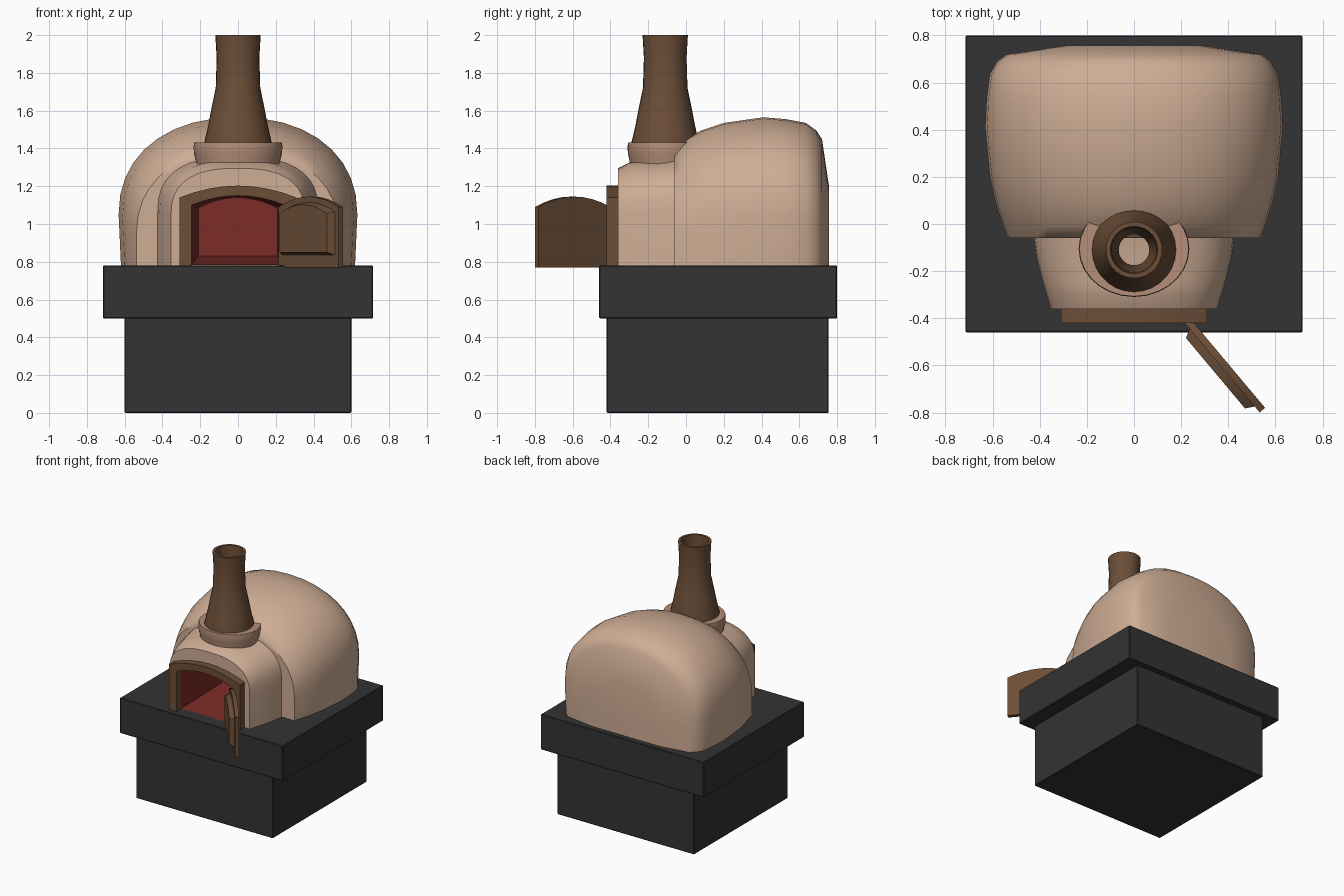
import bpy, bmesh
from math import sin, cos, pi, radians

if "Cube" in bpy.data.objects:
    bpy.data.objects.remove(bpy.data.objects["Cube"])


def material(name, rgb):
    m = bpy.data.materials.new(name)
    m.diffuse_color = (*rgb, 1)
    m.use_nodes = True
    m.node_tree.nodes["Principled BSDF"].inputs["Base Color"].default_value = m.diffuse_color
    return m


CLAY = material("clay", (0.62, 0.42, 0.30))
RIM = material("rim_clay", (0.46, 0.27, 0.19))
BROWN = material("brown", (0.15, 0.077, 0.039))
STONE = material("dark_stone", (0.033, 0.033, 0.033))
RED = material("red_brick", (0.20, 0.025, 0.02))


def finish(name, bm, mat, angle):
    me = bpy.data.meshes.new(name)
    bm.to_mesh(me)
    bm.free()
    ob = bpy.data.objects.new(name, me)
    bpy.context.collection.objects.link(ob)
    me.materials.append(mat)
    if angle:
        bpy.ops.object.select_all(action='DESELECT')
        ob.select_set(True)
        bpy.context.view_layer.objects.active = ob
        bpy.ops.object.shade_smooth_by_angle(angle=radians(angle))
    return ob


def loft(name, rings, mat, closed=False, cap_first=False, cap_last=False, angle=35):
    """Skin a sequence of equal-length rings."""
    bm = bmesh.new()
    vs = [[bm.verts.new(p) for p in r] for r in rings]
    n = len(rings[0])
    for a, b in zip(vs, vs[1:]):
        for i in range(n if closed else n - 1):
            j = (i + 1) % n
            bm.faces.new((a[i], a[j], b[j], b[i]))
    if cap_first:
        bm.faces.new(vs[0][::-1])
    if cap_last:
        bm.faces.new(vs[-1])
    return finish(name, bm, mat, angle)


def vault(y, w, spring, top, e=2.2, foot=1.0, base=0.775, n=18):
    """Round arch with legs, right foot over the top to left foot."""
    pts = [(w * foot, y, base)]
    for i in range(n + 1):
        c, s = cos(pi * i / n), sin(pi * i / n)
        x = abs(c) ** (2 / e) * (1 if c > 0 else -1)
        pts.append((w * x, y, spring + (top - spring) * abs(s) ** (2 / e)))
    return pts + [(-w * foot, y, base)]


def flat_arch(y, w, base, side, top, n=18, cx=0.0):
    """Shallow segmental arch with straight legs."""
    pts = [(cx + w, y, base)]
    for i in range(n + 1):
        t = 1 - 2 * i / n
        pts.append((cx + w * t, y, side + (top - side) * (1 - t * t)))
    return pts + [(cx - w, y, base)]


def lathe(name, profile, mat, cy, sy=1.0, n=28):
    rings = [[(r * cos(2 * pi * i / n), cy + sy * r * sin(2 * pi * i / n), z)
              for i in range(n)] for r, z in profile]
    return loft(name, rings, mat, closed=True, angle=40)


def block(name, x, y0, y1, z0, z1):
    bm = bmesh.new()
    bmesh.ops.create_cube(bm, size=1)
    for v in bm.verts:
        v.co = (v.co.x * 2 * x, y0 + (v.co.y + .5) * (y1 - y0), z0 + (v.co.z + .5) * (z1 - z0))
    bmesh.ops.bevel(bm, geom=bm.edges[:], offset=0.005, segments=1, affect='EDGES')
    return finish(name, bm, STONE, 0)


# Stone base and slab
block("base_block", 0.60, -0.42, 0.755, 0.0, 0.505)
block("top_slab", 0.715, -0.46, 0.80, 0.50, 0.78)

# Clay dome, stepping in to the neck and ending at the mouth
body = [
    vault(0.757, 0.30, 0.90, 1.20, foot=1.0),
    vault(0.72, 0.54, 1.00, 1.45, foot=0.98),
    vault(0.69, 0.58, 1.03, 1.495, foot=0.98),
    vault(0.635, 0.612, 1.05, 1.535, foot=0.98),
    vault(0.53, 0.626, 1.05, 1.555, foot=0.98),
    vault(0.41, 0.632, 1.05, 1.565, foot=0.98),
    vault(0.20, 0.612, 1.03, 1.535, foot=0.98),
    vault(0.08, 0.585, 1.00, 1.495, foot=0.985),
    vault(-0.01, 0.555, 0.97, 1.445, foot=0.99),
    vault(-0.06, 0.537, 0.95, 1.395),
    vault(-0.06, 0.425, 1.06, 1.355, e=2.6),
    vault(-0.14, 0.415, 1.06, 1.342, e=2.6),
    vault(-0.25, 0.388, 1.05, 1.335, e=2.6),
    vault(-0.30, 0.373, 1.05, 1.325, e=2.6),
    vault(-0.36, 0.355, 1.04, 1.295, e=2.6),
    flat_arch(-0.36, 0.245, 0.775, 1.10, 1.15),
]
loft("oven_dome", body, CLAY, cap_first=True, angle=50)

# Red firing chamber
loft("oven_chamber", [flat_arch(-0.362, 0.245, 0.783, 1.10, 1.15),
                      flat_arch(0.50, 0.21, 0.83, 1.085, 1.138)],
     RED, closed=True, cap_last=True)

# Arched door frame
outer, inner = (0.31, 0.775, 1.14, 1.203), (0.245, 0.775, 1.10, 1.15)
loft("door_frame", [flat_arch(-0.355, *outer, n=8), flat_arch(-0.42, *outer, n=8),
                    flat_arch(-0.42, *inner, n=8), flat_arch(-0.355, *inner, n=8)], BROWN)

# Open door with a raised panel, swung about its hinge
door = loft("door", [
    flat_arch(0.03, 0.2475, 0.77, 1.09, 1.145, n=8, cx=0.2475),
    flat_arch(0.0, 0.2475, 0.77, 1.09, 1.145, n=8, cx=0.2475),
    flat_arch(0.0, 0.215, 0.835, 1.065, 1.115, n=8, cx=0.2475),
    flat_arch(-0.037, 0.195, 0.85, 1.055, 1.103, n=8, cx=0.2475),
], BROWN, closed=True, cap_first=True, cap_last=True, angle=20)
door.location = (0.215, -0.42, 0)
door.rotation_euler.z = radians(-50)

# Chimney collar and hollow flue
lathe("chimney_collar", [(0.22, 1.28), (0.224, 1.34), (0.233, 1.37), (0.235, 1.41),
                         (0.232, 1.432), (0.15, 1.432)], RIM, -0.105, sy=0.87)
lathe("chimney", [(0.18, 1.40), (0.178, 1.435), (0.158, 1.52), (0.143, 1.60), (0.118, 1.72),
                  (0.113, 1.88), (0.12, 2.0), (0.10, 2.0), (0.095, 1.88), (0.095, 1.72),
                  (0.065, 1.40)], BROWN, -0.11)
